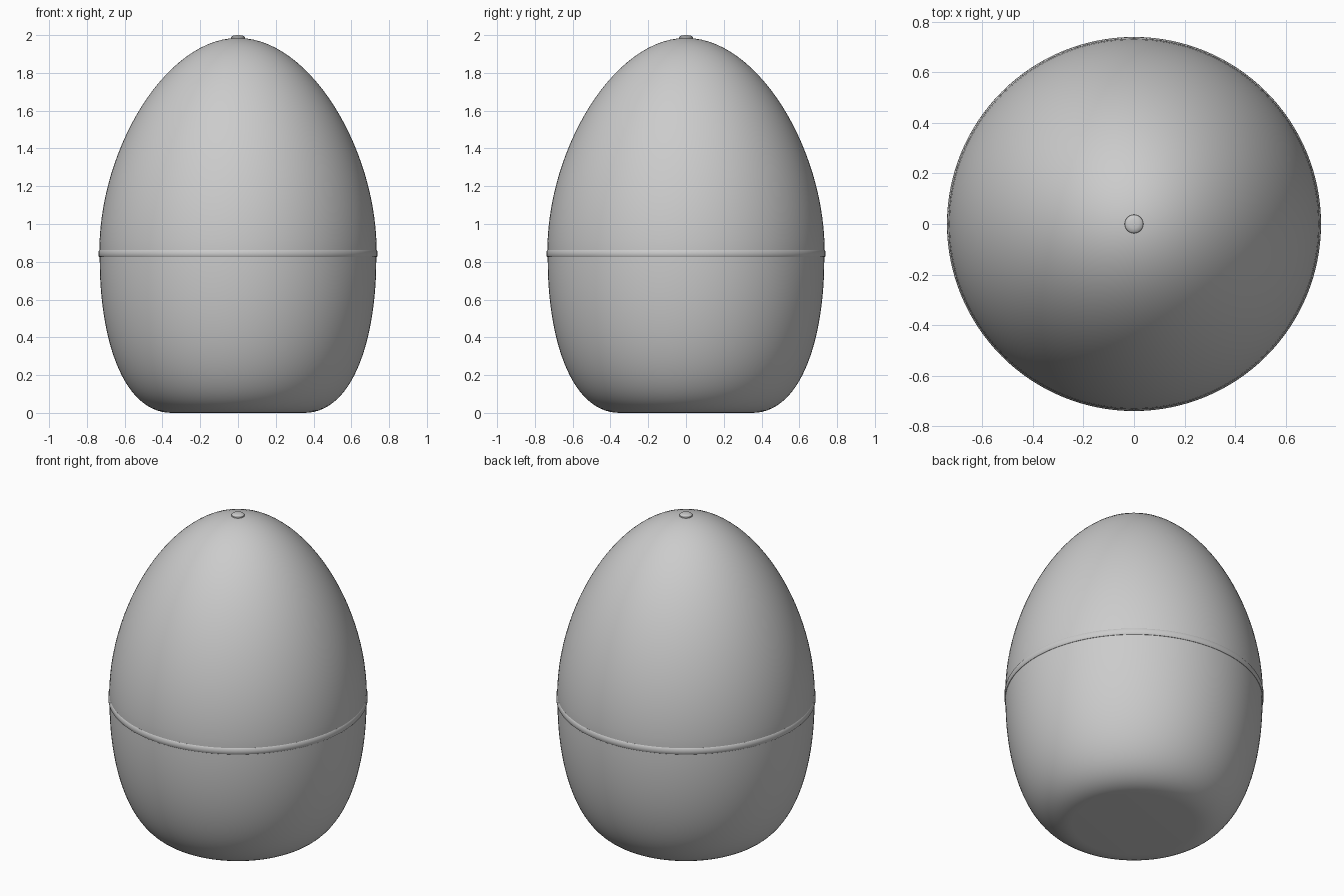
import bpy, bmesh, math

if "Cube" in bpy.data.objects:
    bpy.data.objects.remove(bpy.data.objects["Cube"])

SEGMENTS = 128


def bezier(a, b, c, d, n=28):
    pts = []
    for i in range(n + 1):
        t = i / n
        w = ((1 - t) ** 3, 3 * t * (1 - t) ** 2, 3 * t * t * (1 - t), t ** 3)
        pts.append(tuple(sum(k * p[j] for k, p in zip(w, (a, b, c, d))) for j in (0, 1)))
    return pts


def lathe(name, profile, closed=False):
    """Revolve (radius, z) points around the z axis."""
    bm = bmesh.new()
    verts = [bm.verts.new((r, 0, z)) for r, z in profile]
    edges = [bm.edges.new(p) for p in zip(verts, verts[1:])]
    if closed:
        edges.append(bm.edges.new((verts[-1], verts[0])))
    bmesh.ops.spin(bm, geom=verts + edges, cent=(0, 0, 0), axis=(0, 0, 1),
                   angle=math.tau, steps=SEGMENTS, use_duplicate=False)
    bmesh.ops.remove_doubles(bm, verts=bm.verts, dist=1e-5)
    bmesh.ops.recalc_face_normals(bm, faces=bm.faces)
    mesh = bpy.data.meshes.new(name)
    bm.to_mesh(mesh)
    bm.free()
    obj = bpy.data.objects.new(name, mesh)
    bpy.context.collection.objects.link(obj)
    bpy.ops.object.select_all(action='DESELECT')
    obj.select_set(True)
    bpy.context.view_layer.objects.active = obj
    bpy.ops.object.shade_smooth_by_angle(angle=math.radians(35))
    return obj


# Lower shell with flat foot
lathe("lower_shell", [(0, 0)] + bezier((0.35, 0), (0.62, 0), (0.735, 0.42), (0.732, 0.825))
      + [(0, 0.825)])

# Domed upper shell
lathe("upper_shell", [(0, 0.825), (0.732, 0.825)]
      + bezier((0.734, 0.86), (0.732, 1.40), (0.38, 1.985), (0, 1.985)))

# Thin rounded band around the seam
lathe("seam_band", [(0.72, 0.824), (0.734, 0.824), (0.738, 0.829), (0.739, 0.843),
                    (0.738, 0.857), (0.734, 0.863), (0.72, 0.863)], closed=True)

# Small button on the top
lathe("top_button", [(0, 1.97), (0.034, 1.97), (0.037, 1.982), (0.036, 1.99),
                     (0.030, 1.996), (0.018, 1.999), (0, 2.0)])
